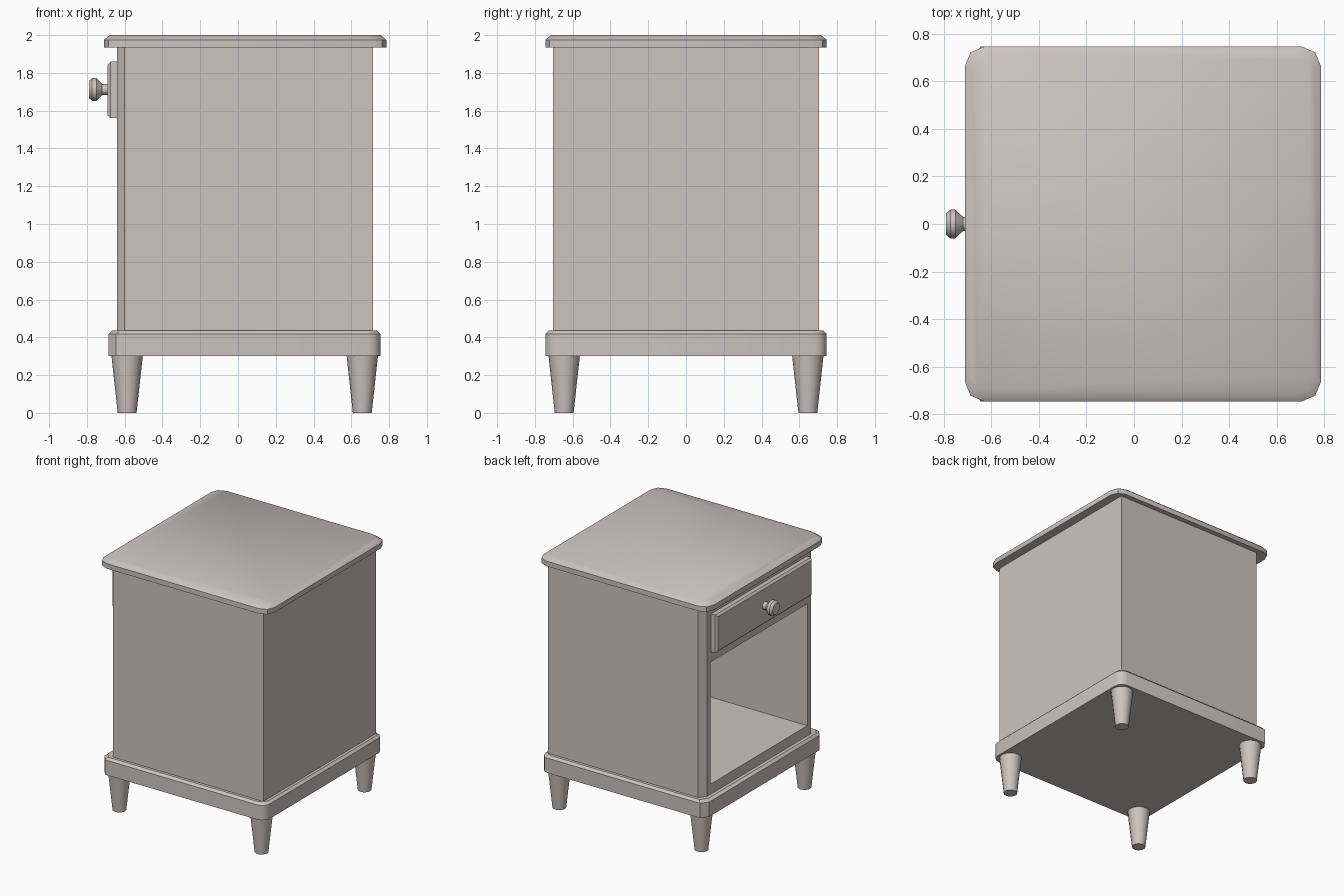
import bpy, bmesh, math
from mathutils import Matrix, Vector

if "Cube" in bpy.data.objects:
    bpy.data.objects.remove(bpy.data.objects["Cube"])

paint = bpy.data.materials.new("warm grey paint")
paint.diffuse_color = (0.61, 0.55, 0.53, 1)
paint.use_nodes = True
paint.node_tree.nodes["Principled BSDF"].inputs["Base Color"].default_value = paint.diffuse_color


def finish(name, bm):
    bmesh.ops.recalc_face_normals(bm, faces=bm.faces[:])
    me = bpy.data.meshes.new(name)
    bm.to_mesh(me)
    bm.free()
    me.materials.append(paint)
    ob = bpy.data.objects.new(name, me)
    bpy.context.collection.objects.link(ob)
    bpy.ops.object.select_all(action='DESELECT')
    ob.select_set(True)
    bpy.context.view_layer.objects.active = ob
    bpy.ops.object.shade_smooth_by_angle(angle=math.radians(35))
    return ob


def stack(rings):
    """Closed solid joining rings of 3D points, bottom to top."""
    bm = bmesh.new()
    loops = [[bm.verts.new(p) for p in r] for r in rings]
    n = len(loops[0])
    for a, b in zip(loops, loops[1:]):
        for i in range(n):
            j = (i + 1) % n
            bm.faces.new((a[i], a[j], b[j], b[i]))
    bm.faces.new(loops[0][::-1])
    bm.faces.new(loops[-1])
    return bm


def slab_outline(x0, x1, y, r, segs, inset, chamfer=None):
    """Rounded rectangle; optional straight chamfer on the -x corners."""
    x0, x1, y = x0 + inset, x1 - inset, y - inset
    pts = []
    for cx, cy, start in ((x1 - r, y - r, 0), (x0 + r, y - r, 90),
                          (x0 + r, r - y, 180), (x1 - r, r - y, 270)):
        if chamfer and start in (90, 180):
            dx, dy = chamfer
            pair = [(x0 + dx, y), (x0, y - dy)]
            pts += pair if start == 90 else [(px, -py) for px, py in pair[::-1]]
            continue
        for i in range(segs + 1):
            a = math.radians(start + 90 * i / segs)
            pts.append((cx + r * math.cos(a), cy + r * math.sin(a)))
    return pts


def slab(name, levels, *args, chamfer=None):
    finish(name, stack([[(x, y, z) for x, y in slab_outline(*args, inset, chamfer)]
                        for z, inset in levels]))


def lathe(name, profile, sides, matrix):
    rings = [[matrix @ Vector((r * math.cos(2 * math.pi * i / sides),
                               r * math.sin(2 * math.pi * i / sides), h))
              for i in range(sides)] for r, h in profile]
    finish(name, stack(rings))


# top board and plinth, both with a chamfered upper edge
slab("top_board", [(1.935, 0), (1.975, 0), (2.0, 0.03)],
     -0.71, 0.785, 0.745, 0.08, 2)
slab("plinth", [(0.30, 0), (0.417, 0), (0.435, 0.018)],
     -0.685, 0.755, 0.745, 0.065, 3, chamfer=(0.04, 0.055))

# cabinet with chamfered posts and an open shelf recess facing -x
foot = [(0.715, -0.705), (0.715, 0.705), (-0.60, 0.705),
        (-0.64, 0.65), (-0.64, -0.65), (-0.60, -0.705)]
bm = stack([[(x, y, z) for x, y in foot] for z in (0.435, 1.935)])
bmesh.ops.recalc_face_normals(bm, faces=bm.faces[:])
opening = next(f for f in bm.faces if f.normal.x < -0.99)
bmesh.ops.inset_region(bm, faces=[opening], thickness=0.05)
for v in opening.verts:
    v.co.y = math.copysign(0.605, v.co.y)
    v.co.z = 0.515 if v.co.z < 1 else 1.48
recess = bmesh.ops.extrude_discrete_faces(bm, faces=[opening])["faces"][0]
bmesh.ops.translate(bm, verts=recess.verts[:], vec=(1.26, 0, 0))
finish("cabinet", bm)

# drawer front with chamfered rim
rings = []
for x, c in ((-0.635, 0), (-0.675, 0), (-0.69, 0.015)):
    y, lo, hi = 0.6 - c, 1.56 + c, 1.86 - c
    rings.append([(x, -y, lo), (x, y, lo), (x, y, hi), (x, -y, hi)])
finish("drawer_front", stack(rings))

# drawer knob, turned about the x axis
lathe("drawer_knob",
      [(0.03, 0.0), (0.03, 0.032), (0.06, 0.063), (0.06, 0.085), (0.045, 0.103)],
      16, Matrix.Translation((-0.687, 0, 1.712)) @ Matrix.Rotation(-math.pi / 2, 4, 'Y'))

# four tapered legs
for xn, x in (("drawer_side", -0.587), ("rear_side", 0.658)):
    for yn, y in (("near", -0.645), ("far", 0.645)):
        lathe(f"leg_{xn}_{yn}", [(0.05, 0), (0.083, 0.302)], 16,
              Matrix.Translation((x, y, 0)))
